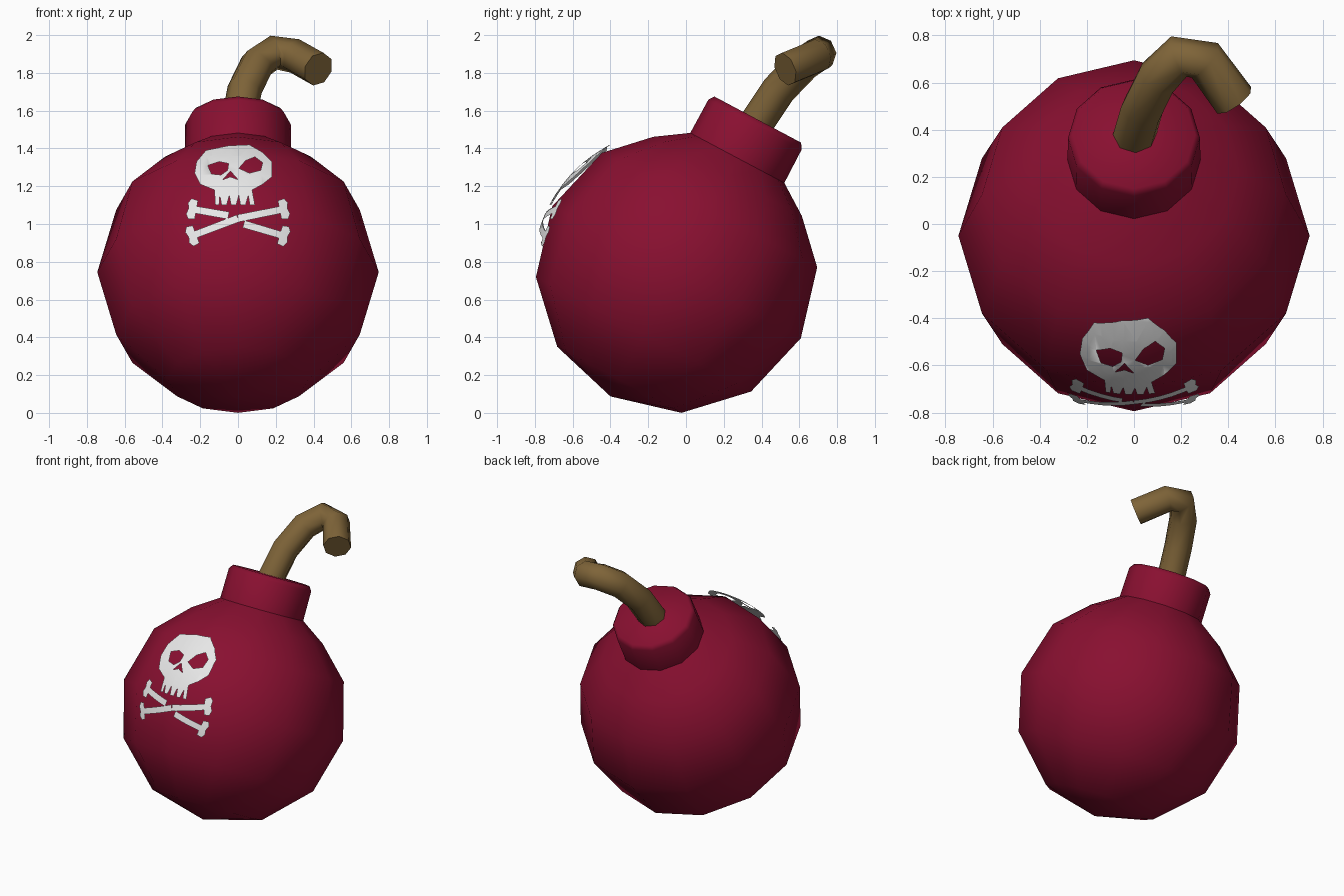
import bpy, bmesh, math
from mathutils import Vector, Matrix

if "Cube" in bpy.data.objects:
    bpy.data.objects.remove(bpy.data.objects["Cube"])

CENTRE = Vector((0, -0.05, 0.745))
R = 0.745
TILT = Matrix.Rotation(math.radians(-28), 3, 'X')


def material(name, rgb):
    m = bpy.data.materials.new(name)
    m.use_nodes = True
    m.diffuse_color = (*rgb, 1)
    bsdf = m.node_tree.nodes["Principled BSDF"]
    bsdf.inputs["Base Color"].default_value = (*rgb, 1)
    bsdf.inputs["Roughness"].default_value = 0.8
    return m


red = material("crimson", (0.25, 0.005, 0.03))
brown = material("rope_brown", (0.21, 0.127, 0.04))
white = material("bone_white", (0.82, 0.82, 0.82))


def finish(name, bm, mat, angle):
    mesh = bpy.data.meshes.new(name)
    bm.to_mesh(mesh)
    bm.free()
    mesh.materials.append(mat)
    ob = bpy.data.objects.new(name, mesh)
    bpy.context.collection.objects.link(ob)
    bpy.ops.object.select_all(action='DESELECT')
    ob.select_set(True)
    bpy.context.view_layer.objects.active = ob
    bpy.ops.object.shade_smooth_by_angle(angle=math.radians(angle))
    return ob


def loft(name, rings, mat, angle, cap_end):
    """Skin a row of equal rings of points."""
    bm = bmesh.new()
    loops = [[bm.verts.new(p) for p in ring] for ring in rings]
    n = len(loops[0])
    for a, b in zip(loops, loops[1:]):
        for i in range(n):
            j = (i + 1) % n
            bm.faces.new((a[i], a[j], b[j], b[i]))
    if cap_end:
        bm.faces.new(loops[-1])
    bmesh.ops.remove_doubles(bm, verts=bm.verts, dist=1e-5)
    bmesh.ops.recalc_face_normals(bm, faces=bm.faces)
    return finish(name, bm, mat, angle)


def circle(radius, sides):
    for i in range(sides):
        a = math.tau * i / sides
        yield Vector((radius * math.cos(a), radius * math.sin(a), 0))


def lathe(name, profile, cap_end):
    rings = [[CENTRE + TILT @ (p + Vector((0, 0, h))) for p in circle(r, 12)]
             for r, h in profile]
    return loft(name, rings, red, 70, cap_end)


# Round body, leaning back, open under the neck
polar = [math.radians(30 * i) for i in range(5)]
profile = [(R * math.sin(a), -R * math.cos(a)) for a in polar]
lathe("body", profile + [(0.445, 0.575), (0.282, 0.685)], False)

# Neck collar with a bevelled rim
lathe("neck", [(0.282, 0.685), (0.28, 0.885), (0.26, 0.915)], True)

# Bent fuse
path = [Vector(p) for p in ((0, 0.37, 1.53), (0.035, 0.49, 1.71),
                            (0.10, 0.62, 1.845), (0.19, 0.71, 1.907),
                            (0.30, 0.695, 1.89), (0.425, 0.525, 1.82))]
rings = []
frame = Matrix.Identity(3)
for i, p in enumerate(path):
    tangent = path[min(i + 1, len(path) - 1)] - path[max(i - 1, 0)]
    turn = (frame @ Vector((0, 0, 1))).rotation_difference(tangent)
    frame = turn.to_matrix() @ frame
    rings.append([p + frame @ c for c in circle(0.092, 8)])
loft("fuse", rings, brown, 60, True)


def plate(name, outlines):
    """Fill outlines (the later ones are holes) and wrap them on the body."""
    bm = bmesh.new()
    for pts in outlines:
        vs = [bm.verts.new((x, 0, z)) for x, z in pts]
        for a, b in zip(vs, vs[1:] + vs[:1]):
            bm.edges.new((a, b))
    bmesh.ops.triangle_fill(bm, edges=bm.edges[:], use_beauty=True,
                            normal=(0, -1, 0))
    for k in range(-6, 30):
        for axis in ((1, 0, 0), (0, 0, 1)):
            bmesh.ops.bisect_plane(bm, geom=bm.verts[:] + bm.edges[:] + bm.faces[:],
                                   plane_co=Vector(axis) * (k * 0.05 + 0.01),
                                   plane_no=axis)
    for v in bm.verts:
        d = v.co - CENTRE
        v.co.y = CENTRE.y - math.sqrt(0.762 ** 2 - d.x ** 2 - d.z ** 2)
    bm.normal_update()
    for f in bm.faces:
        if f.normal.y > 0:
            f.normal_flip()
    return finish(name, bm, white, 60)


def hundredths(pts):
    return [(x / 100, z / 100) for x, z in pts]


# Skull with eye and nose holes
teeth = [p for x in (9, 4, -1, -6)
         for p in ((x, 110), (x - 2.7, 110), (x - 3.6, 115))]
skull = [(-5, 141.5), (6, 142), (13, 138), (18, 133), (18, 125), (13, 121),
         (7.5, 118)] + teeth + [(-10, 110), (-12, 110), (-12.5, 118),
         (-20, 121), (-23, 127), (-22, 133), (-17, 139)]
eye_right = [(-16, 131), (-10, 133), (-5, 132), (-5.5, 128.5), (-9, 126), (-14, 126.5)]
eye_left = [(0.5, 129.5), (4, 133.5), (9, 135.5), (13, 132.5), (12, 128.5), (6, 127)]
nose = [(-4, 128), (0, 123.5), (-4, 125), (-8, 123.5)]
plate("skull", [hundredths(p) for p in (skull, eye_right, eye_left, nose)])

# Crossed bones; the rear one is broken where the front one passes
HALF_BONE = [(0, 0.019), (-0.03, 0.019), (-0.03, 0.05), (0.005, 0.055),
             (0.02, 0.03), (0.012, 0)]


def half_bone(name, start, end):
    s, e = Vector(start), Vector(end)
    d = (e - s).normalized()
    side = Vector((-d.y, d.x))
    half = [(s, 0.02)] + [(e + d * t, w) for t, w in HALF_BONE[1:]]
    top = [p + side * w for p, w in half]
    bottom = [p - side * w for p, w in reversed(half[:-1])]
    plate(name, [top + bottom])


half_bone("front_bone_right", (0, 1.03), (-0.25, 0.935))
half_bone("front_bone_left", (0, 1.03), (0.25, 1.08))
half_bone("rear_bone_right", (-0.05, 1.045), (-0.25, 1.08))
half_bone("rear_bone_left", (0.03, 1.0), (0.25, 0.935))
